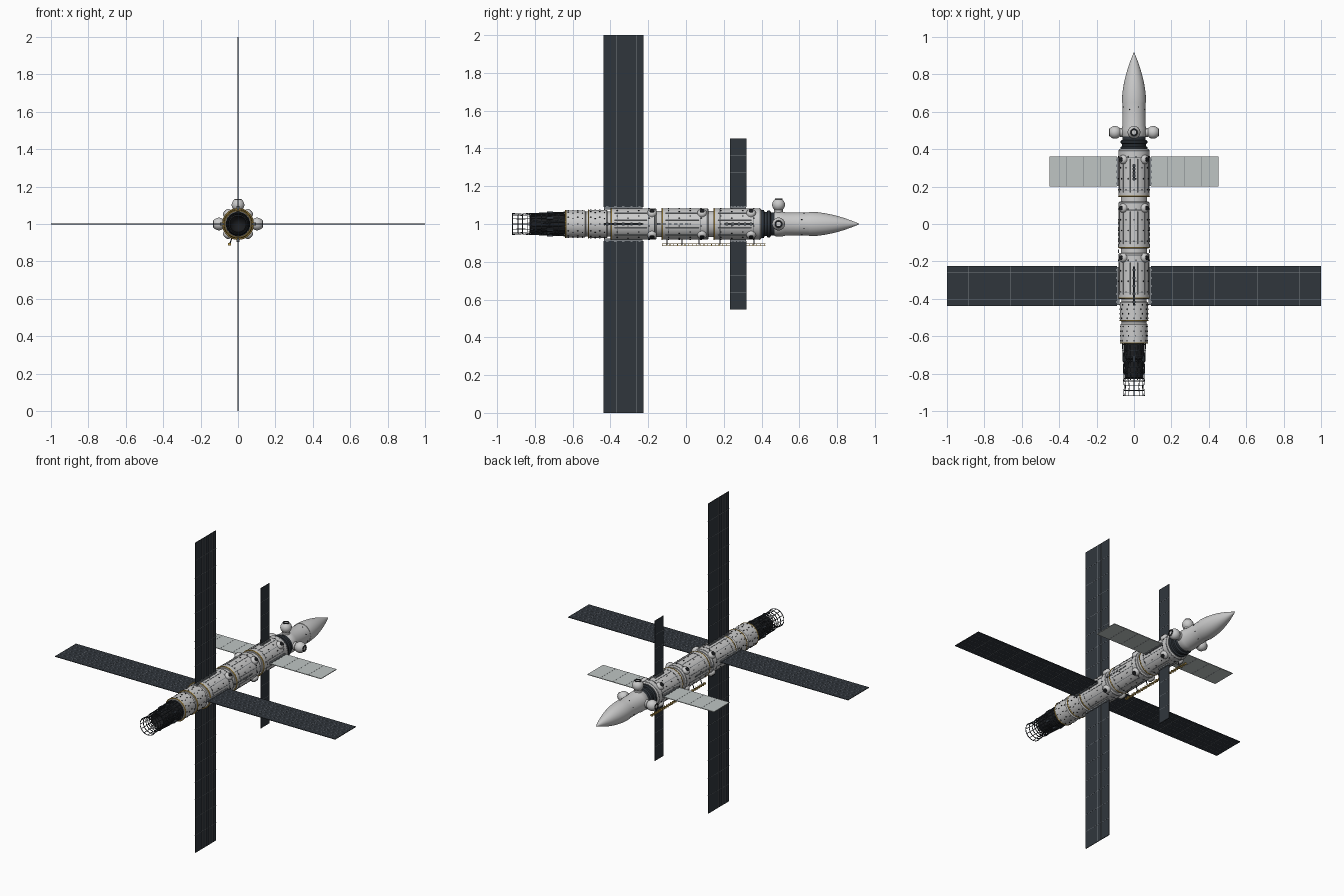
import bpy, bmesh, math
from mathutils import Matrix, Vector

if "Cube" in bpy.data.objects:
    bpy.data.objects.remove(bpy.data.objects["Cube"])

MATS = {}
COLOURS = {"dark": (0.03, 0.037, 0.046), "black": (0.012, 0.013, 0.015), "white": (0.85, 0.85, 0.85),
           "hull": (0.62, 0.64, 0.64), "gold": (0.55, 0.36, 0.08), "pale": (0.52, 0.56, 0.55),
           "line": (0.2, 0.22, 0.24)}


def finish(bm, name, colour):
    bmesh.ops.remove_doubles(bm, verts=bm.verts, dist=1e-6)
    bmesh.ops.recalc_face_normals(bm, faces=bm.faces)
    me = bpy.data.meshes.new(name)
    bm.to_mesh(me)
    bm.free()
    ob = bpy.data.objects.new(name, me)
    bpy.context.collection.objects.link(ob)
    if colour not in MATS:
        MATS[colour] = bpy.data.materials.new(colour)
        MATS[colour].diffuse_color = (*COLOURS[colour], 1)
    me.materials.append(MATS[colour])
    bpy.context.view_layer.objects.active = ob
    ob.select_set(True)
    bpy.ops.object.shade_smooth_by_angle(angle=math.radians(35))
    ob.select_set(False)
    return ob


def radial(deg):
    # local z points outward from the hull axis, local y runs along it
    return Matrix.Translation((0, 0, 1)) @ Matrix.Rotation(math.radians(deg), 4, 'Y')


ALONG_Y = Matrix.Translation((0, 0, 1)) @ Matrix.Rotation(math.radians(-90), 4, 'X')


def spin(bm, prof, mat, n=48):
    # revolve (radius, height) points around local z
    rings = [[bm.verts.new(mat @ Vector((r * math.cos(2 * math.pi * i / n), r * math.sin(2 * math.pi * i / n), h)))
              for i in range(n)] if r > 0 else [bm.verts.new(mat @ Vector((0, 0, h)))] for r, h in prof]
    for a, b in zip(rings, rings[1:]):
        for i in range(n):
            j = (i + 1) % n
            vs = [a[i % len(a)], a[j % len(a)], b[j % len(b)], b[i % len(b)]]
            vs = list(dict.fromkeys(vs))
            if len(vs) > 2:
                bm.faces.new(vs)


def lathe(name, prof, colour):
    bm = bmesh.new()
    spin(bm, prof, ALONG_Y)
    return finish(bm, name, colour)


def box(bm, mat, loc, size):
    bmesh.ops.create_cube(bm, size=1, matrix=mat @ Matrix.Translation(loc) @ Matrix.Diagonal((*size, 1)))


def rod(bm, a, b, r, n=6):
    a, b = Vector(a), Vector(b)
    m = Matrix.Translation((a + b) / 2) @ (b - a).to_track_quat('Z', 'Y').to_matrix().to_4x4()
    bmesh.ops.create_cone(bm, cap_ends=True, segments=n, radius1=r, radius2=r, depth=(b - a).length, matrix=m)


def hoop(bm, y, R, r, n=32):
    # torus around the hull axis
    spin(bm, [(R + r * math.cos(k * math.pi / 3), y + r * math.sin(k * math.pi / 3)) for k in range(7)], ALONG_Y, n)


def polar(r, deg, y):
    a = math.radians(deg)
    return (r * math.sin(a), y, 1 + r * math.cos(a))


# hull modules (front end, back end, radius)
modules = {"service_module": (-0.40, -0.155, 0.082), "central_module": (-0.13, 0.12, 0.082),
           "forward_module": (0.145, 0.40, 0.082), "rear_tank": (-0.52, -0.415, 0.075),
           "engine_tank": (-0.64, -0.53, 0.072)}
for name, (a, b, r) in modules.items():
    lathe(name, [(0, a), (r - .006, a), (r, a + .006), (r, b - .006), (r - .006, b), (0, b)], "hull")
    bm = bmesh.new()
    hoop(bm, a + .004, r - .001, .004, 48)
    finish(bm, name + "_gold_band", "gold")
    if r > .08:
        bm = bmesh.new()
        for y in (a + .035, b - .012, b - .045):
            hoop(bm, y, r, .0018, 48)
        finish(bm, name + "_seams", "line")

# connecting rings between modules
for i, (a, b, r) in enumerate([(-.155, -.13, .07), (.12, .145, .07), (-.415, -.40, .066), (-.53, -.52, .066)]):
    lathe("joint_ring_%d" % i, [(r, a - .001), (r, b + .001)], "white")

# docking collar, node and nose cone
lathe("docking_collar", [(0, .399), (.073, .399), (.073, .412), (.064, .416), (.064, .428), (.071, .432),
                         (.071, .445), (.062, .45), (.062, .47), (0, .47)], "dark")
lathe("docking_node", [(0, .46), (.058, .46), (.066, .475), (.066, .51), (.062, .525), (.062, .652), (0, .652)], "hull")
lathe("nose_cone", [(0, .65), (.0645, .65)] +
      [(.0645 * (1 - (k / 16) ** 1.8), .655 + .265 * k / 16) for k in range(17)], "hull")

# three round docking ports on the node
for nm, deg in (("top", 0), ("right", 90), ("left", 270)):
    m = radial(deg) @ Matrix.Translation((0, .49, 0))
    bm = bmesh.new()
    spin(bm, [(.024, .05), (.024, .075)] + [(.034 * math.cos(t), .102 + .034 * math.sin(t))
         for t in [math.radians(-50 + 10 * k) for k in range(11)]] + [(.02, .131), (0, .131)], m, 32)
    finish(bm, nm + "_docking_port", "hull")
    bm = bmesh.new()
    spin(bm, [(.02, .128), (.02, .134), (.012, .134), (.012, .13), (0, .13)], m, 24)
    finish(bm, nm + "_port_hatch", "black")


# solar arrays and radiators
def panel(name, deg, r1, y0, y1, colour, segs, strips):
    m, r0, yc, w = radial(deg), .09, (y0 + y1) / 2, y1 - y0
    bm = bmesh.new()
    box(bm, m, (0, yc, (r0 + r1) / 2), (.004, w, r1 - r0))
    finish(bm, name, colour)
    bm = bmesh.new()
    for k in range(1, segs):
        box(bm, m, (0, yc, r0 + (r1 - r0) * k / segs), (.0052, w, .0016))
    for k in range(1, strips):
        box(bm, m, (0, y0 + w * k / strips, (r0 + r1) / 2), (.005, .001, r1 - r0))
    finish(bm, name + "_seams", "line")
    bm = bmesh.new()
    box(bm, m, (0, yc, .084), (.012, w * .96, .014))
    for k in range(5):
        box(bm, m, (0, y0 + w * (.1 + .2 * k), .089), (.018, .012, .012))
    finish(bm, name + "_hinge", "line")


for nm, deg in (("top", 0), ("right", 90), ("bottom", 180), ("left", 270)):
    up = deg % 180 == 0
    panel(nm + "_solar_array", deg, 1, -.438, -.225, "dark", 8, 6)
    if up:
        panel(nm + "_small_array", deg, .452, .232, .32, "dark", 4, 1)
    else:
        panel(nm + "_radiator", deg, .452, .2, .36, "pale", 4, 1)

# diagonal sensor pods around each large module
for i, y in enumerate((-.18, .085, .345)):
    pods, caps = bmesh.new(), bmesh.new()
    for deg in (45, 135, 225, 315):
        m = radial(deg) @ Matrix.Translation((0, y, 0))
        spin(pods, [(.025, .07), (.025, .086), (.02, .094), (.014, .098), (0, .098)], m, 20)
        spin(caps, [(.0125, .096), (.0125, .1), (0, .1)], m, 16)
    finish(pods, "sensor_pods_%d" % i, "hull")
    finish(caps, "sensor_lenses_%d" % i, "black")

# hull fittings: long cover plates and small studs
plates, studs = bmesh.new(), bmesh.new()
for a, b, r in modules.values():
    for deg in range(0, 360, 30):
        m = radial(deg + 15)
        if r > .08:
            box(plates, m, (0, (a + b) / 2 - .015, r - .001), (.003, (b - a) * .7, .005))
        for k in range(4):
            y = a + (b - a) * (.15 + .23 * k)
            box(studs, radial(deg + (7 if k % 2 else 0)), (0, y, r), (.004, .007, .006))
for k in range(6):
    for deg in (90, 270):
        box(plates, radial(deg), (0, -.145 + .03 * k, .083), (.008, .018, .006))
for k in range(8):
    box(studs, radial(45 * k + 22), (0, .625 - .012 * (k % 2), .062), (.004, .006, .005))
finish(plates, "hull_rails", "line")
finish(studs, "hull_studs", "black")

# engine core and its lattice
lathe("engine_core", [(0, -.64), (.056, -.64), (.056, -.72), (.05, -.725), (.05, -.82), (.044, -.825),
                      (.036, -.80), (0, -.77)], "black")
bm = bmesh.new()
for k, y in enumerate((-.645, -.675, -.705, -.735, -.765, -.795, -.825)):
    hoop(bm, y, .062 - .0013 * k, .0028)
for deg in range(0, 360, 20):
    rod(bm, polar(.063, deg, -.64), polar(.055, deg, -.835), .0022)
for deg in range(0, 360, 60):
    rod(bm, polar(.062, deg, -.645), polar(.058, deg + 30, -.735), .002)
    rod(bm, polar(.058, deg + 30, -.735), polar(.055, deg, -.83), .002)
    box(bm, radial(deg), (0, -.72, .06), (.014, .03, .012))
finish(bm, "engine_lattice", "dark")

# open wire cage at the tail
bm = bmesh.new()
for y, R in ((-.84, .057), (-.865, .052), (-.89, .053), (-.918, .056)):
    hoop(bm, y, R, .0025)
for deg in range(0, 360, 30):
    rod(bm, polar(.057, deg, -.83), polar(.052, deg, -.868), .002)
    rod(bm, polar(.052, deg, -.868), polar(.056, deg, -.918), .002)
finish(bm, "tail_cage", "dark")

# slim boom carried under the hull
bm = bmesh.new()
for dx, dz in ((-.005, 0), (.005, 0), (0, .007)):
    rod(bm, (-.045 + dx, -.128, .888 + dz), (-.045 + dx, .42, .888 + dz), .0016)
for k in range(28):
    y = -.125 + .02 * k
    box(bm, Matrix(), (-.045, y, .891), (.016, .0035, .013))
finish(bm, "boom", "gold")
bm = bmesh.new()
for y in (-.10, -.02, .07, .18, .36):
    rod(bm, (-.045, y, .891), (-.032, y, .928), .003)
finish(bm, "boom_mounts", "dark")

for m in bpy.data.materials:
    if m.users and not m.is_grease_pencil:
        m.use_nodes = True
        m.node_tree.nodes["Principled BSDF"].inputs["Base Color"].default_value = m.diffuse_color
